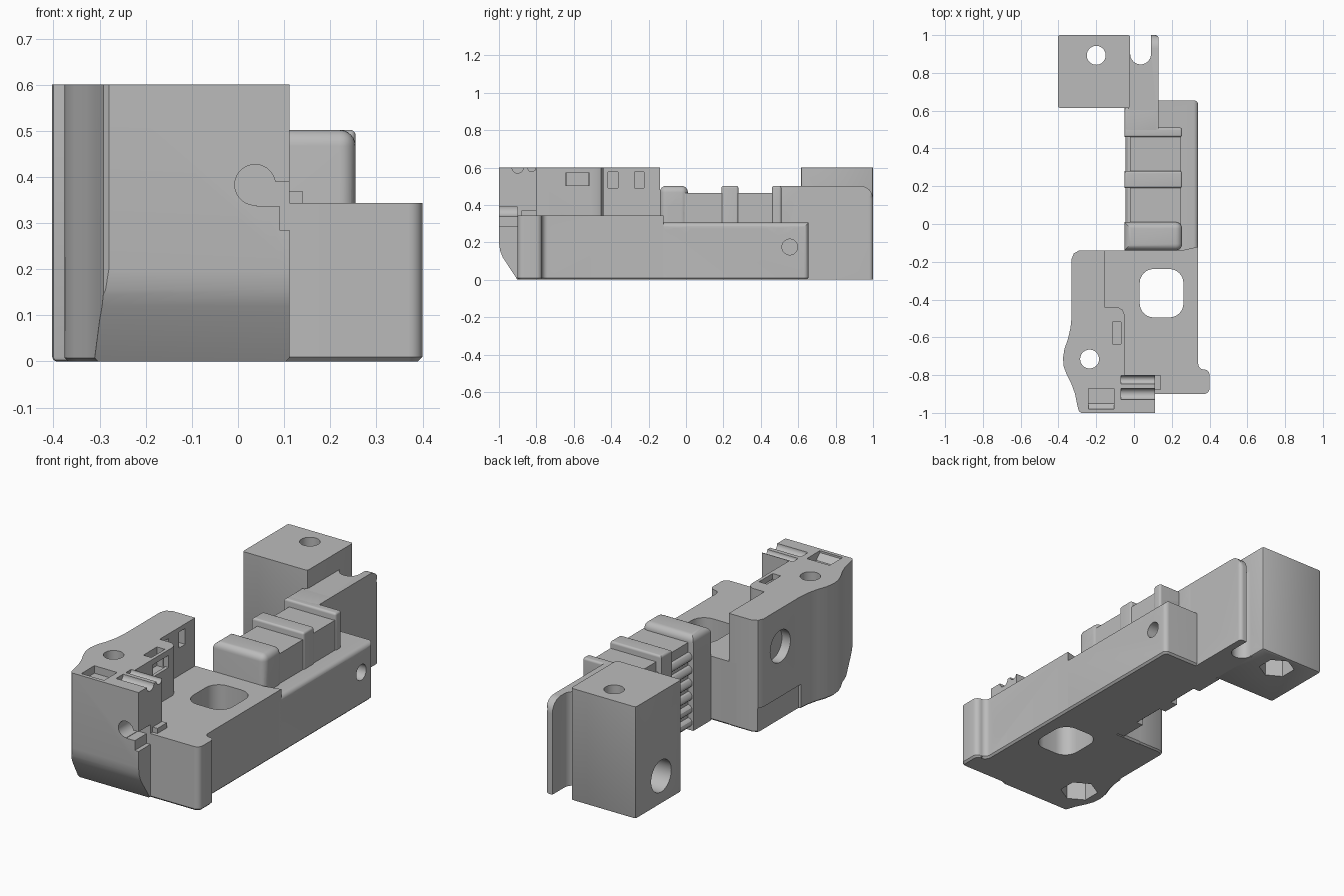
import bpy, bmesh
from math import pi
from mathutils import Matrix

if "Cube" in bpy.data.objects:
    bpy.data.objects.remove(bpy.data.objects["Cube"])

grey = bpy.data.materials.new("plain grey")
grey.use_nodes = True
COLOUR = (0.5, 0.5, 0.5, 1)
grey.diffuse_color = COLOUR
grey.node_tree.nodes["Principled BSDF"].inputs["Base Color"].default_value = COLOUR


def make(name, bm):
    bmesh.ops.recalc_face_normals(bm, faces=bm.faces)
    mesh = bpy.data.meshes.new(name)
    bm.to_mesh(mesh)
    bm.free()
    mesh.materials.append(grey)
    obj = bpy.data.objects.new(name, mesh)
    bpy.context.collection.objects.link(obj)
    return obj


def prism(name, points, lo, hi, axis="z"):
    """Extrude a 2D outline along z (points x,y) or along x (points y,z)."""
    bm = bmesh.new()
    place = (lambda a, b: (a, b, lo)) if axis == "z" else (lambda a, b: (lo, a, b))
    face = bm.faces.new([bm.verts.new(place(*p)) for p in points])
    out = bmesh.ops.extrude_face_region(bm, geom=[face])
    verts = [g for g in out["geom"] if isinstance(g, bmesh.types.BMVert)]
    step = (0, 0, hi - lo) if axis == "z" else (hi - lo, 0, 0)
    bmesh.ops.translate(bm, verts=verts, vec=step)
    return make(name, bm)


def box(name, x0, x1, y0, y1, z0, z1):
    return prism(name, [(x0, y0), (x1, y0), (x1, y1), (x0, y1)], z0, z1)


def cyl(name, axis, a, b, r, lo, hi, sides=40):
    """Cylinder along an axis; a and b are the other two coordinates in order."""
    bm = bmesh.new()
    bmesh.ops.create_cone(bm, cap_ends=True, segments=sides, radius1=r, radius2=r, depth=hi - lo)
    mid = (lo + hi) / 2
    turn, pos = {"x": (Matrix.Rotation(pi / 2, 4, "Y"), (mid, a, b)),
                 "y": (Matrix.Rotation(pi / 2, 4, "X"), (a, mid, b)),
                 "z": (Matrix.Identity(4), (a, b, mid))}[axis]
    bm.transform(Matrix.Translation(pos) @ turn)
    return make(name, bm)


def round_edges(obj, r, rule, segments=6):
    """Bevel the edges whose midpoint and direction satisfy the rule."""
    bm = bmesh.new()
    bm.from_mesh(obj.data)
    edges = []
    for e in bm.edges:
        p, q = e.verts[0].co, e.verts[1].co
        if rule((p + q) / 2, (q - p).normalized()):
            edges.append(e)
    bmesh.ops.bevel(bm, geom=edges, offset=r, segments=segments, profile=0.5, affect="EDGES")
    bm.to_mesh(obj.data)
    bm.free()


def cut(parts, *cutters):
    for tool in cutters:
        tool.hide_render = True
        for part in parts:
            mod = part.modifiers.new("cut", "BOOLEAN")
            mod.operation, mod.solver, mod.object = "DIFFERENCE", "EXACT", tool
            bpy.context.view_layer.update()
            mesh = bpy.data.meshes.new_from_object(
                part.evaluated_get(bpy.context.evaluated_depsgraph_get()))
            part.modifiers.clear()
            part.data = mesh
        bpy.data.objects.remove(tool)


def vertical(d):
    return abs(d.z) > 0.9


# Base slab with a side flange
base = prism("base", [(-0.15, -0.9), (0.4, -0.9), (0.4, -0.77), (0.34, -0.77),
                      (0.34, -0.12), (0.25, -0.14), (-0.2, -0.14)], 0, 0.343)
round_edges(base, 0.03, lambda m, d: vertical(d) and m.x > 0.33 and m.y < -0.7)
round_edges(base, 0.01, lambda m, d: m.z < 0.001, 1)

# Front tower with a waisted outer side
tower = prism("front_tower", [
    (-0.28, -1), (0.112, -1), (0.112, -0.8), (-0.05, -0.8), (-0.05, -0.48), (-0.06, -0.455),
    (-0.085, -0.44), (-0.155, -0.44), (-0.155, -0.14), (-0.29, -0.14), (-0.318, -0.155),
    (-0.33, -0.185), (-0.33, -0.49), (-0.336, -0.55), (-0.35, -0.61), (-0.368, -0.66),
    (-0.376, -0.71), (-0.372, -0.755), (-0.355, -0.8), (-0.33, -0.85), (-0.312, -0.9),
    (-0.3, -0.96), (-0.292, -0.99)], 0, 0.6)
round_edges(tower, 0.008, lambda m, d: m.z < 0.001, 1)
clip_lip = prism("clip_lip", [(0.1, -0.88), (0.14, -0.88), (0.14, -0.8), (0.1, -0.8)], 0.3, 0.37)

# Long side rail
rail = box("side_rail", -0.02, 0.34, -0.16, 0.655, 0, 0.305)
round_edges(rail, 0.025, lambda m, d: m.x > 0.33 and m.z > 0.01)
round_edges(rail, 0.01, lambda m, d: m.z < 0.001, 1)

# Ridge with raised lands and strap grooves
core = box("ridge_core", -0.02, 0.25, -0.1, 0.5, 0.02, 0.465)
lands = []
for name, y0, y1, x1, r in (("front_land", -0.14, 0.01, 0.255, 0.035),
                            ("middle_land", 0.19, 0.28, 0.255, 0.012),
                            ("rear_land", 0.46, 0.51, 0.255, 0.012),
                            ("wall_land", 0.48, 0.615, 0.13, 0.012)):
    land = box(name, -0.05, x1, y0, y1, 0, 0.502)
    round_edges(land, r, lambda m, d: m.z > 0.5 or (vertical(d) and m.x > 0))
    lands.append(land)

# Horizontal grip ribs in the strap grooves
for side, y0, y1 in (("front", 0.0, 0.2), ("rear", 0.27, 0.47)):
    for i in range(6):
        cyl(f"{side}_rib_{i + 1}", "y", -0.02, 0.04 + i * 0.07, 0.024, y0, y1, 12)

# Rear wall and rear block
wall = box("rear_wall", -0.03, 0.13, 0.5, 1, 0, 0.502)
round_edges(wall, 0.07, lambda m, d: m.z > 0.5 and m.y > 0.99, 8)
round_edges(wall, 0.02, lambda m, d: vertical(d) and m.x > 0.1 and m.y > 0.9)
block = box("rear_block", -0.403, -0.02, 0.615, 1, 0, 0.6)
round_edges(block, 0.01, lambda m, d: vertical(d) or m.z < 0.001, 2)

# Open vertical slot beside the rear block, and rear bolt holes
cut([wall], cyl("c", "z", 0.035, 0.9, 0.055, -1, 1), box("c", -0.04, 0.09, 0.9, 1.1, -1, 1))
cut([wall, block], cyl("c", "x", 0.785, 0.15, 0.047, -1, 1))
cut([block], cyl("c", "x", 0.785, 0.15, 0.085, -1, -0.3),
    cyl("c", "z", -0.2, 0.893, 0.05, -1, 1),
    cyl("c", "z", -0.2, 0.893, 0.09, -1, 0.1, 6))

# Cross holes with open counterbores along the rail
for y, crossed in ((-0.045, [rail, core, lands[0], base]),
                   (0.505, [rail, core, wall, lands[2], lands[3]])):
    cut(crossed, cyl("c", "x", y, 0.325, 0.05, -1, 1),
        cyl("c", "x", y, 0.325, 0.085, 0.22, 1))
cut([rail], cyl("c", "x", 0.555, 0.175, 0.042, 0.2, 1))
cut([base], cyl("c", "x", -0.64, 0.15, 0.067, 0.2, 1))

# Rounded window through the base
window = box("c", 0.03, 0.262, -0.495, -0.238, -1, 1)
round_edges(window, 0.075, lambda m, d: vertical(d))
cut([base], window)

# Tower bolt holes and nut pocket
cut([tower], cyl("c", "z", -0.235, -0.715, 0.05, -1, 1),
    cyl("c", "x", -0.325, 0.4, 0.057, -1, 1),
    cyl("c", "x", -0.325, 0.4, 0.085, -1, -0.28))
cut([tower, base], cyl("c", "z", -0.235, -0.715, 0.095, -1, 0.1, 6))

# Sloped lower front of the tower
cut([tower], prism("c", [(-1.1, 0.2), (-1, 0.2), (-0.994, 0.155), (-0.98, 0.12),
                         (-0.895, -0.01), (-0.895, -0.1), (-1.1, -0.1)], -1, 1, "x"))

# Cable port on the front, open to the side
cut([tower], cyl("c", "y", 0.037, 0.383, 0.044, -1.1, -0.9),
    box("c", 0.04, 0.2, -1.1, -0.9, 0.337, 0.39),
    box("c", 0.09, 0.2, -1.1, -0.9, 0.285, 0.39),
    cyl("c", "x", -0.945, 0.19, 0.025, 0, 1))

# Clip channels, pockets and slots near the tower top
cut([tower], cyl("c", "x", -0.9, 0.6, 0.03, -0.07, 1),
    cyl("c", "x", -0.825, 0.6, 0.022, -0.07, 1),
    prism("c", [(-0.98, 0.7), (-0.98, 0.59), (-0.95, 0.56), (-0.87, 0.56), (-0.87, 0.7)],
          -0.24, -0.105, "x"),
    box("c", -0.115, -0.068, -0.635, -0.52, 0.5, 1),
    box("c", -0.08, 0, -0.645, -0.515, 0.505, 0.57))
for y in (-0.39, -0.25):
    cut([tower], box("c", -0.23, 0, y - 0.026, y + 0.026, 0.49, 0.575))

# Shallow plate recess low on the outer side, with two pilot holes
cut([tower], box("c", -1, -0.315, -0.5, -0.1, -0.1, 0.13))
for y in (-0.23, -0.41):
    cut([tower], cyl("c", "x", y, 0.075, 0.022, -1, -0.2))

# Smooth the curved faces and keep sharp edges
bpy.ops.object.select_all(action="DESELECT")
for obj in bpy.context.collection.objects:
    if obj.type == "MESH" and grey.name in obj.data.materials:
        obj.select_set(True)
        bpy.context.view_layer.objects.active = obj
bpy.ops.object.shade_smooth_by_angle(angle=pi / 6)
